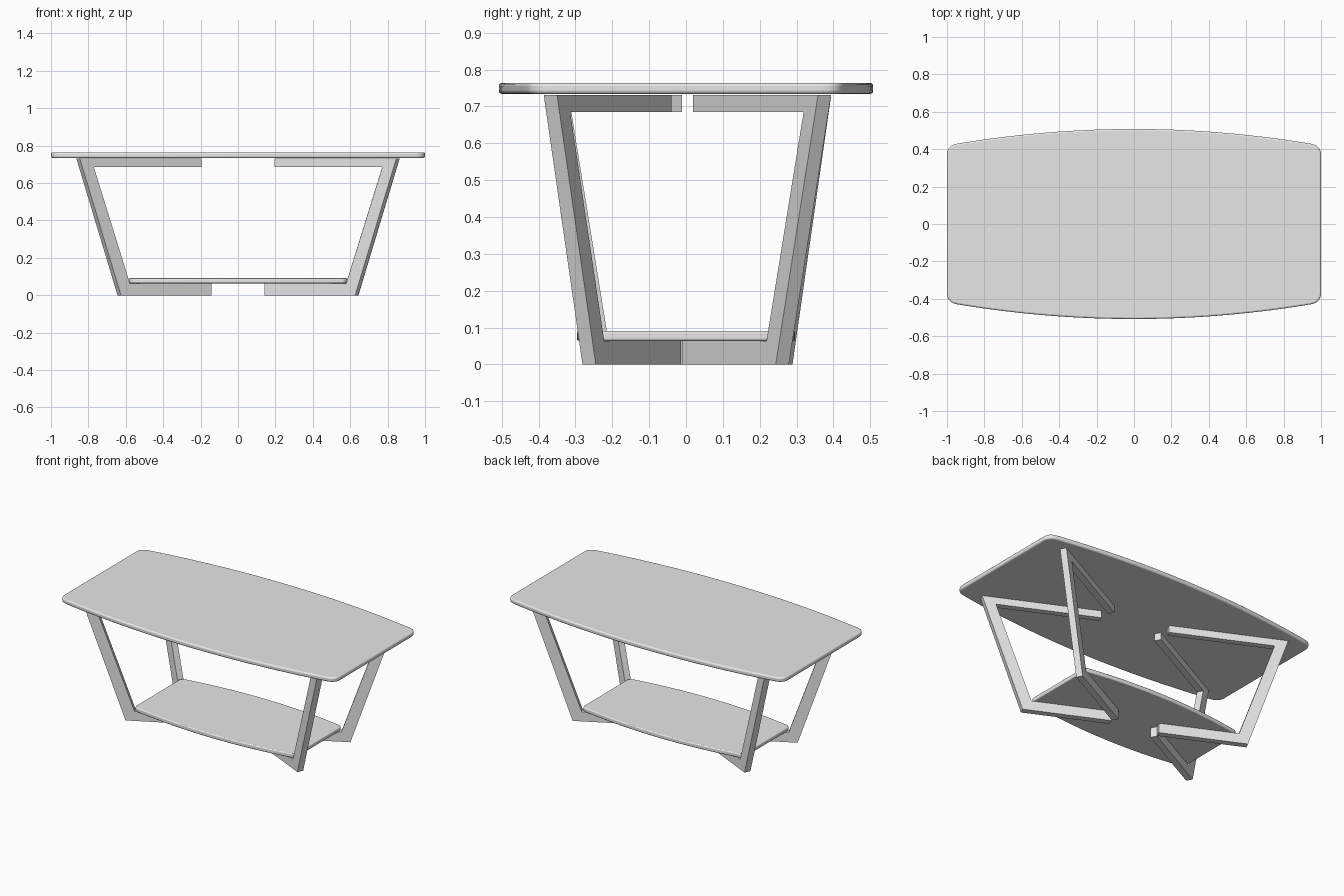
import bpy, bmesh, math
from mathutils import Vector

cube = bpy.data.objects.get("Cube")
if cube:
    bpy.data.objects.remove(cube, do_unlink=True)

grey = bpy.data.materials.new("light_grey")
grey.use_nodes = True
grey.diffuse_color = (0.8, 0.8, 0.8, 1)
grey.node_tree.nodes["Principled BSDF"].inputs["Base Color"].default_value = (0.8, 0.8, 0.8, 1)


def make_object(name, bm):
    bmesh.ops.recalc_face_normals(bm, faces=bm.faces[:])
    mesh = bpy.data.meshes.new(name)
    bm.to_mesh(mesh)
    bm.free()
    mesh.materials.append(grey)
    obj = bpy.data.objects.new(name, mesh)
    bpy.context.collection.objects.link(obj)
    return obj


def extrude_face(bm, points, offset):
    """Fill an outline and extrude it along the offset."""
    face = bm.faces.new([bm.verts.new(p) for p in points])
    result = bmesh.ops.extrude_face_region(bm, geom=[face], use_keep_orig=True)
    verts = [g for g in result["geom"] if isinstance(g, bmesh.types.BMVert)]
    bmesh.ops.translate(bm, verts=verts, vec=offset)


def bowed_slab(name, half_length, half_width, z, thickness, edge_round):
    """Board with bowed long sides, rounded corners and softened edges."""
    steps = 20
    bow = half_width * 0.173
    radius = half_length * 0.055
    side = []
    for i in range(steps + 1):
        u = 1 - 2 * i / steps
        side.append(Vector((half_length * u, half_width - bow * u * u, z)))
    outline = side + [Vector((-p.x, -p.y, z)) for p in side]

    # Replace each sharp corner by a rounded one
    rounded = []
    count = len(outline)
    for i, p in enumerate(outline):
        if i % (steps + 1) in (0, steps):
            a = p + (outline[i - 1] - p).normalized() * radius
            b = p + (outline[(i + 1) % count] - p).normalized() * radius
            for k in range(9):
                t = k / 8
                rounded.append(a * (1 - t) ** 2 + p * 2 * t * (1 - t) + b * t * t)
        else:
            rounded.append(p)

    bm = bmesh.new()
    extrude_face(bm, rounded, Vector((0, 0, thickness)))
    obj = make_object(name, bm)
    bevel = obj.modifiers.new("soft_edges", "BEVEL")
    bevel.width = edge_round
    bevel.segments = 3
    bevel.limit_method = "ANGLE"
    bevel.angle_limit = math.radians(50)
    bpy.ops.object.select_all(action="DESELECT")
    obj.select_set(True)
    bpy.context.view_layer.objects.active = obj
    bpy.ops.object.shade_smooth_by_angle(angle=math.radians(40))
    return obj


# Open C-shaped leg profile: distance from the centre, height
LEG_PROFILE = [(0.15, 0), (0.635, 0), (0.855, 0.731), (0.205, 0.731),
               (0.205, 0.685), (0.78, 0.685), (0.587, 0.063), (0.15, 0.063)]
LEG_THICKNESS = 0.04


def leg_frame(name, sx, sy, slope):
    """Flat C-shaped frame standing in a diagonal vertical plane."""
    normal = Vector((-slope * sx, sy, 0)).normalized() * LEG_THICKNESS
    points = []
    for x, z in LEG_PROFILE:
        y = 0.372 + slope * (x - 0.855)
        points.append(Vector((sx * x, sy * y + 0.004, z)) - normal / 2)
    bm = bmesh.new()
    extrude_face(bm, points, normal)
    return make_object(name, bm)


# Table boards
bowed_slab("table_top", 1.0, 0.508, 0.734, 0.03, 0.009)
bowed_slab("lower_shelf", 0.583, 0.296, 0.064, 0.027, 0.006)

# Four leg frames, opposite ones alike
for side, sx in (("left", 1), ("right", -1)):
    for end, sy in (("front", -1), ("back", 1)):
        leg_frame(f"{end}_{side}_leg", sx, sy, 0.5 + 0.022 * sx * sy)
